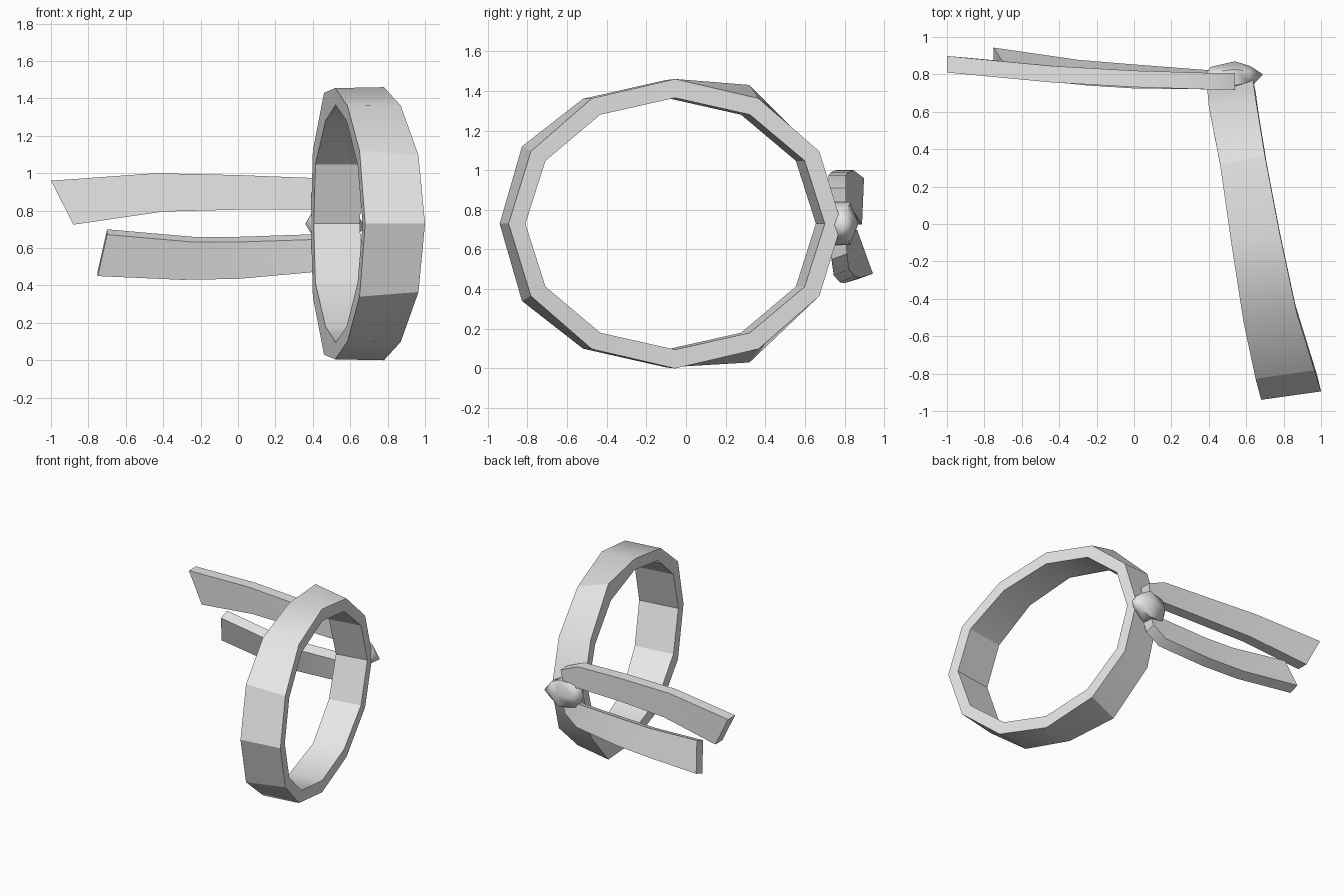
import bpy, bmesh, math
from mathutils import Vector

cube = bpy.data.objects.get("Cube")
if cube:
    bpy.data.objects.remove(cube, do_unlink=True)

cloth = bpy.data.materials.new("light grey cloth")
cloth.use_nodes = True
cloth.diffuse_color = (0.8, 0.8, 0.8, 1)
cloth.node_tree.nodes["Principled BSDF"].inputs["Base Color"].default_value = (0.8, 0.8, 0.8, 1)

MID_Z = 0.73


def finish(name, bm, angle):
    bmesh.ops.recalc_face_normals(bm, faces=bm.faces)
    mesh = bpy.data.meshes.new(name)
    bm.to_mesh(mesh)
    bm.free()
    obj = bpy.data.objects.new(name, mesh)
    bpy.context.collection.objects.link(obj)
    mesh.materials.append(cloth)
    bpy.ops.object.select_all(action='DESELECT')
    obj.select_set(True)
    bpy.context.view_layer.objects.active = obj
    bpy.ops.object.shade_smooth_by_angle(angle=math.radians(angle))
    return obj


def loft(name, sections, closed, angle):
    """Skin a row of matching cross-sections, capped unless closed."""
    bm = bmesh.new()
    rows = [[bm.verts.new(p) for p in s] for s in sections]
    n = len(rows[0])
    pairs = list(zip(rows, rows[1:]))
    if closed:
        pairs.append((rows[-1], rows[0]))
    else:
        bm.faces.new(rows[0])
        bm.faces.new(rows[-1])
    for a, b in pairs:
        for k in range(n):
            m = (k + 1) % n
            bm.faces.new((a[k], a[m], b[m], b[k]))
    return finish(name, bm, angle)


# Head band: twelve-sided hoop, leaning and wider at the front.
# Half outlines run from the knot at the back to the front.
right_x = [0.39, 0.40, 0.46, 0.52, 0.585, 0.65, 0.68]
right_z = [0, 0.39, 0.70, 0.725, 0.63, 0.39, 0]
left_x = [0.635, 0.65, 0.70, 0.78, 0.87, 0.965, 1.0]

band = []
for i in range(12):
    h = min(i, 12 - i)
    side = 1 if i <= 6 else -1
    c, s = math.cos(i * math.pi / 6), math.sin(i * math.pi / 6)
    rx, lx = right_x[h], left_x[h]
    band.append([
        (rx, -0.10 + 0.84 * c, MID_Z + side * right_z[h]),
        (lx, -0.055 + 0.84 * c, MID_Z + 0.73 * s),
        (0.80 + (lx - 0.80) * 0.9, -0.055 + 0.755 * c, MID_Z + 0.635 * s),
        (0.54 + (rx - 0.54) * 0.9, -0.10 + 0.755 * c, MID_Z + 0.635 * s),
    ])
loft("head_band", band, True, 32)


# Tails: flat straps; each station gives top and bottom as (x, y, z) of the front face
def tail(name, stations, back):
    off = Vector(back)
    sections = []
    for top, bottom in stations:
        t, b = Vector(top), Vector(bottom)
        sections.append([t, b, b + off, t + off])
    loft(name, sections, False, 30)


tail("upper_tail", [
    ((0.54, 0.72, 0.91), (0.50, 0.72, 0.75)),
    ((0.39, 0.72, 0.975), (0.39, 0.72, 0.805)),
    ((0.0, 0.732, 0.99), (0.0, 0.732, 0.805)),
    ((-0.44, 0.757, 1.0), (-0.40, 0.755, 0.795)),
    ((-1.0, 0.81, 0.96), (-0.88, 0.80, 0.725)),
], (0, 0.088, 0))

tail("lower_tail", [
    ((0.54, 0.72, 0.70), (0.50, 0.735, 0.55)),
    ((0.39, 0.72, 0.645), (0.39, 0.745, 0.47)),
    ((0.0, 0.725, 0.632), (0.0, 0.775, 0.435)),
    ((-0.24, 0.74, 0.632), (-0.30, 0.80, 0.43)),
    ((-0.70, 0.785, 0.672), (-0.75, 0.865, 0.45)),
], (0, 0.078, 0.028))

# Knot: faceted bead, tapering to a point at each end
bm = bmesh.new()
rings = []
for x, y, ry, rz in [(0.41, 0.775, 0.065, 0.10), (0.54, 0.785, 0.085, 0.125),
                     (0.62, 0.785, 0.06, 0.075)]:
    rings.append([bm.verts.new((x, y + ry * math.cos(k * math.pi / 3),
                                MID_Z + rz * math.sin(k * math.pi / 3)))
                  for k in range(6)])
for a, b in zip(rings, rings[1:]):
    for k in range(6):
        m = (k + 1) % 6
        bm.faces.new((a[k], a[m], b[m], b[k]))
for ring, tip in ((rings[0], (0.36, 0.77, MID_Z)), (rings[-1], (0.69, 0.80, MID_Z - 0.02))):
    point = bm.verts.new(tip)
    for k in range(6):
        bm.faces.new((ring[k], ring[(k + 1) % 6], point))
finish("knot", bm, 60)
